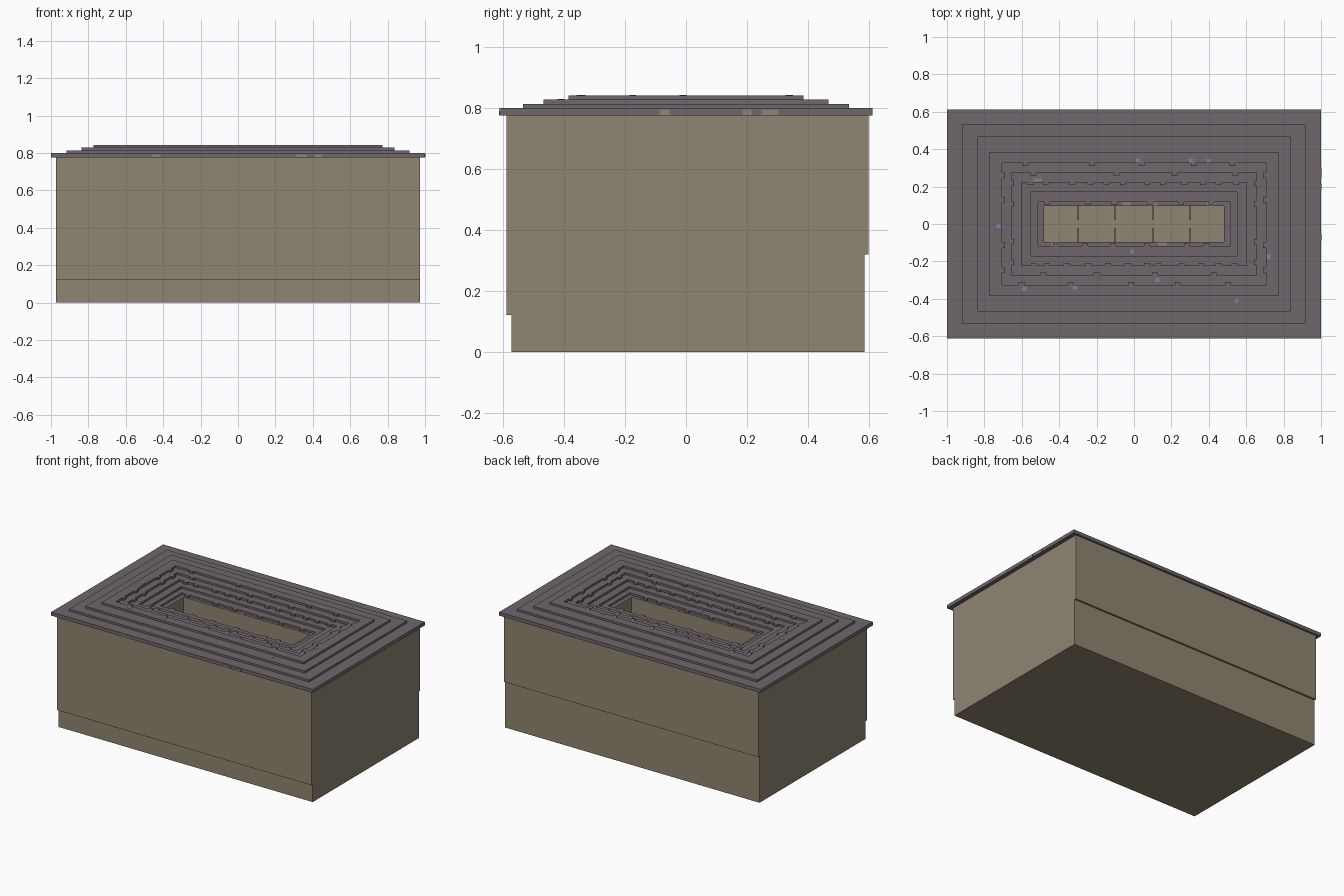
import bpy, bmesh, random

if "Cube" in bpy.data.objects:
    bpy.data.objects.remove(bpy.data.objects["Cube"])

random.seed(4)


def material(name, rgb):
    m = bpy.data.materials.new(name)
    m.diffuse_color = (*rgb, 1)
    m.use_nodes = True
    m.node_tree.nodes["Principled BSDF"].inputs["Base Color"].default_value = m.diffuse_color
    return m


tan = material("tan stone", (0.275, 0.235, 0.165))
slate = material("purple grey slate", (0.159, 0.136, 0.153))
lavender = material("lavender fleck", (0.25, 0.21, 0.42))


def finish(bm, name, mats):
    mesh = bpy.data.meshes.new(name)
    bm.to_mesh(mesh)
    bm.free()
    for m in mats:
        mesh.materials.append(m)
    obj = bpy.data.objects.new(name, mesh)
    bpy.context.collection.objects.link(obj)
    return obj


def add_box(bm, centre, size):
    verts = bmesh.ops.create_cube(bm, size=1)["verts"]
    for v in verts:
        v.co = [centre[i] + v.co[i] * size[i] for i in range(3)]


def loft(name, rings, mat, cap_start=False, cap_end=False):
    """Join rectangles (x half width, y front, y back, z) into a stepped skin."""
    bm = bmesh.new()
    loops = [[bm.verts.new(p) for p in
              ((-hx, y0, z), (hx, y0, z), (hx, y1, z), (-hx, y1, z))]
             for hx, y0, y1, z in rings]
    for a, b in zip(loops, loops[1:]):
        for i in range(4):
            j = (i + 1) % 4
            if (a[i].co - b[i].co).length + (a[j].co - b[j].co).length > 1e-5:
                bm.faces.new((a[i], a[j], b[j], b[i]))
    if cap_start:
        bm.faces.new(loops[0][::-1])
    if cap_end:
        bm.faces.new(loops[-1])
    return finish(bm, name, [mat])


# Body with a shallow plinth step at the front and a taller one at the back
loft("body", [(0.972, -0.573, 0.585, 0), (0.972, -0.573, 0.585, 0.122),
              (0.972, -0.588, 0.585, 0.122), (0.972, -0.588, 0.585, 0.32),
              (0.972, -0.588, 0.598, 0.32), (0.972, -0.588, 0.598, 0.776)],
     tan, cap_start=True)

# Terraced roof: rises to a raised rim, then steps down to the opening
terraces = [(1.0, 0.612, 0.80), (0.917, 0.535, 0.814), (0.838, 0.467, 0.828),
            (0.772, 0.386, 0.842), (0.705, 0.325, 0.828), (0.655, 0.272, 0.814),
            (0.602, 0.222, 0.80), (0.55, 0.17, 0.786), (0.512, 0.118, 0.772)]
OPEN_X, OPEN_Y = 0.482, 0.096
rings = [(0.972, -0.588, 0.598, 0.776), (1.0, -0.612, 0.612, 0.776)]
z = 0.776
for hx, hy, top in terraces:
    rings += [(hx, -hy, hy, z), (hx, -hy, hy, top)]
    z = top
rings.append((OPEN_X, -OPEN_Y, OPEN_Y, z))
loft("stepped_roof", rings, slate)

# Sunken well
FLOOR = 0.60
loft("well", [(OPEN_X, -OPEN_Y, OPEN_Y, z), (OPEN_X, -OPEN_Y, OPEN_Y, FLOOR)],
     tan, cap_end=True)

# Short fins marking the bays of the well
bm = bmesh.new()
for x in (-0.3, -0.1, 0.1, 0.3):
    for s in (-1, 1):
        add_box(bm, (x, s * 0.058, FLOOR + 0.006), (0.01, 0.075, 0.012))
finish(bm, "well_fins", [tan])

# Small worn blocks along the inner terrace edges
bm = bmesh.new()
for k, count in ((4, 5), (5, 4), (6, 12), (8, 6)):
    hx, hy, low = terraces[k]
    high = terraces[k - 1][2]
    for s in (-1, 1):
        for n in range(count):
            x = -hx + 2 * hx * (n + random.uniform(0.25, 0.75)) / count
            add_box(bm, (x, s * (hy - 0.007), (low + high) / 2),
                    (0.03, 0.014, high - low))
        if k < 6:
            for y in (-0.75, -0.35, 0.4, 0.8):
                add_box(bm, (s * (hx - 0.007), y * hy, (low + high) / 2),
                        (0.014, 0.03, high - low))
finish(bm, "worn_blocks", [slate])


def roof_height(x, y):
    return [t for hx, hy, t in terraces if abs(x) <= hx and abs(y) <= hy][-1]


# Lavender flecks scattered over the roof
bm = bmesh.new()
for x, y in ((0.305, 0.338), (0.4, 0.338), (0.02, 0.34), (-0.725, -0.01),
             (-0.01, -0.148), (0.72, -0.175), (0.125, -0.3), (-0.585, -0.348),
             (-0.315, -0.34), (0.55, -0.41)):
    add_box(bm, (x, y, roof_height(x, y)), (0.02, 0.022, 0.003))
finish(bm, "lavender_flecks", [lavender])

# Tan worn patches beside the opening and on the roof edge
bm = bmesh.new()
for x, y in ((-0.04, 0.107), (0.1, 0.105), (0.41, 0.107), (0.15, -0.105),
             (-0.42, -0.105), (-0.515, 0.235)):
    add_box(bm, (x, y, roof_height(x, y)), (0.045, 0.018, 0.003))
for y, w in ((-0.07, 0.035), (0.2, 0.03), (0.275, 0.055)):
    add_box(bm, (1.0, y, 0.786), (0.003, w, 0.018))
for x, w in ((-0.44, 0.04), (0.34, 0.06), (0.43, 0.04)):
    add_box(bm, (x, -0.612, 0.784), (w, 0.003, 0.014))
finish(bm, "tan_patches", [tan])
